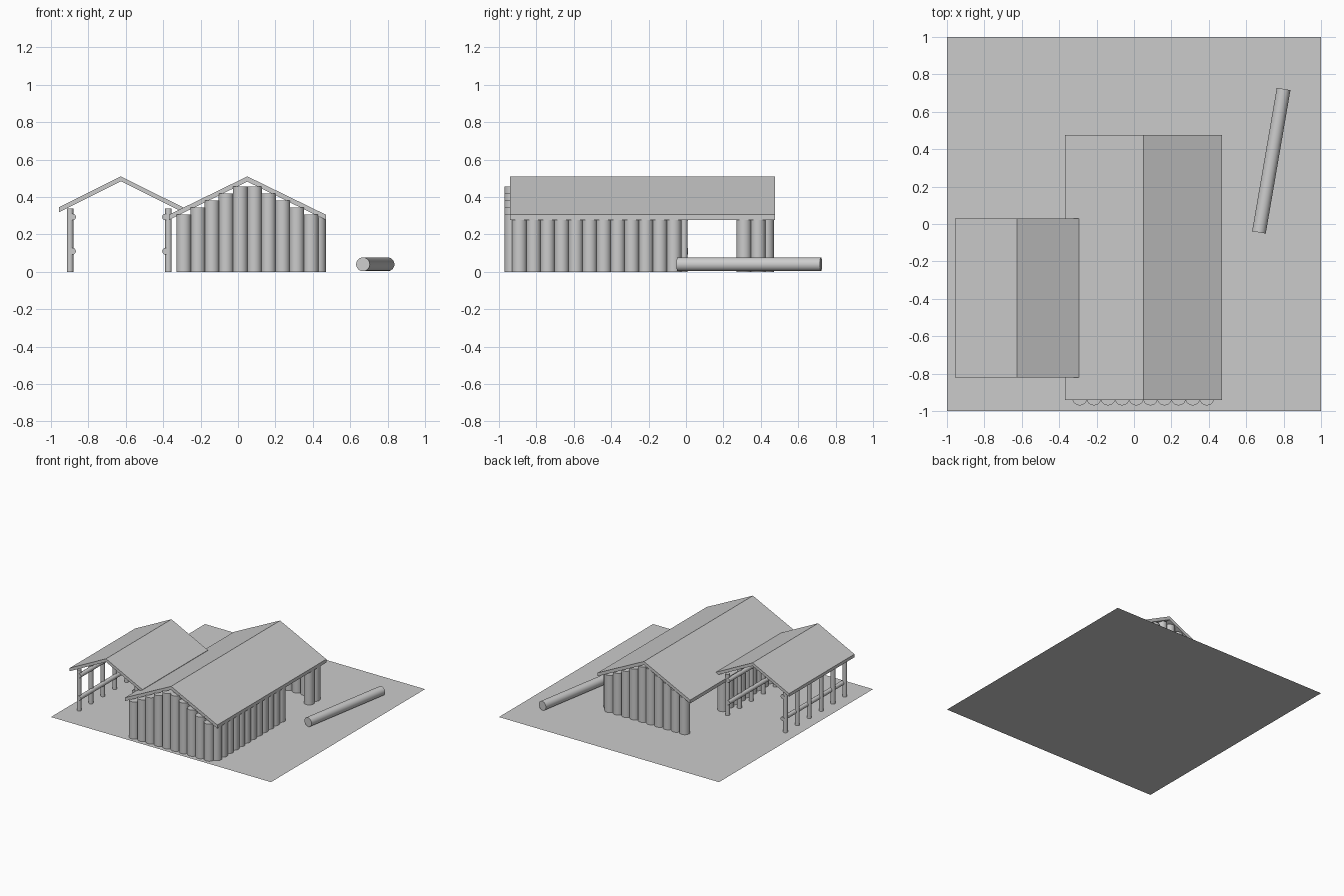
import bpy, math
from mathutils import Vector

if "Cube" in bpy.data.objects:
    bpy.data.objects.remove(bpy.data.objects["Cube"])

grey = bpy.data.materials.new("plain_grey")
grey.diffuse_color = (0.6, 0.6, 0.6, 1)
grey.use_nodes = True
grey.node_tree.nodes["Principled BSDF"].inputs["Base Color"].default_value = grey.diffuse_color


def cylinder(name, a, b, r, sides=20):
    """Round log from point a to point b."""
    a, b = Vector(a), Vector(b)
    d = b - a
    bpy.ops.mesh.primitive_cylinder_add(vertices=sides, radius=r, depth=d.length,
                                        location=(a + b) / 2)
    o = bpy.context.object
    o.rotation_euler = d.to_track_quat('Z', 'Y').to_euler()
    o.name = name
    o.data.materials.append(grey)
    bpy.ops.object.shade_smooth_by_angle(angle=math.radians(40))
    return o


def gable_roof(name, cx, half, ridge, eave, thick, y0, y1):
    """Folded slab roof with its ridge along y."""
    prof = [(cx - half, eave), (cx, ridge), (cx + half, eave),
            (cx + half, eave - thick), (cx, ridge - thick), (cx - half, eave - thick)]
    verts = [(x, y, z) for y in (y0, y1) for x, z in prof]
    faces = [(i, i + 6, (i + 1) % 6 + 6, (i + 1) % 6) for i in range(6)]
    faces += [(0, 1, 4, 5), (1, 2, 3, 4), (11, 10, 7, 6), (10, 9, 8, 7)]
    me = bpy.data.meshes.new(name)
    me.from_pydata(verts, [], faces)
    me.materials.append(grey)
    bpy.context.collection.objects.link(bpy.data.objects.new(name, me))


# ground plate
bpy.ops.mesh.primitive_plane_add(size=2)
bpy.context.object.name = "ground_plate"
bpy.context.object.data.materials.append(grey)

# main house: roof and log walls
R, STEP = 0.04, 0.0755
gable_roof("house_roof", 0.05, 0.42, 0.51, 0.305, 0.028, -0.94, 0.475)
for i in range(10):
    x = -0.29 + STEP * i
    h = 0.305 + 0.0375 * min(i, 9 - i)
    cylinder("front_wall_log", (x, -0.93, 0), (x, -0.93, h), R)
    cylinder("back_wall_log", (x, 0.43, 0), (x, 0.43, h), R)
for i in range(12):
    y = -0.89 + 0.075 * i
    cylinder("right_wall_log", (0.43, y, 0), (0.43, y, 0.29), R)
    if i:
        cylinder("left_wall_log", (-0.29, y, 0), (-0.29, y, 0.305), R)
for y in (0.31, 0.385):
    cylinder("right_wall_log", (0.43, y, 0), (0.43, y, 0.29), R)

# open shed: roof, posts and rails
gable_roof("shed_roof", -0.626, 0.331, 0.51, 0.345, 0.026, -0.82, 0.03)
for post_x, rail_x in ((-0.898, -0.884), (-0.372, -0.388)):
    for i in range(6):
        y = -0.78 + 0.154 * i
        cylinder("shed_post", (post_x, y, 0), (post_x, y, 0.338), 0.0175, 16)
    for z in (0.11, 0.293):
        cylinder("shed_rail", (rail_x, -0.80, z), (rail_x, 0.01, z), 0.0175, 16)

# loose log lying on the ground
cylinder("fallen_log", (0.668, -0.045, 0.04), (0.80, 0.722, 0.04), 0.037, 24)
